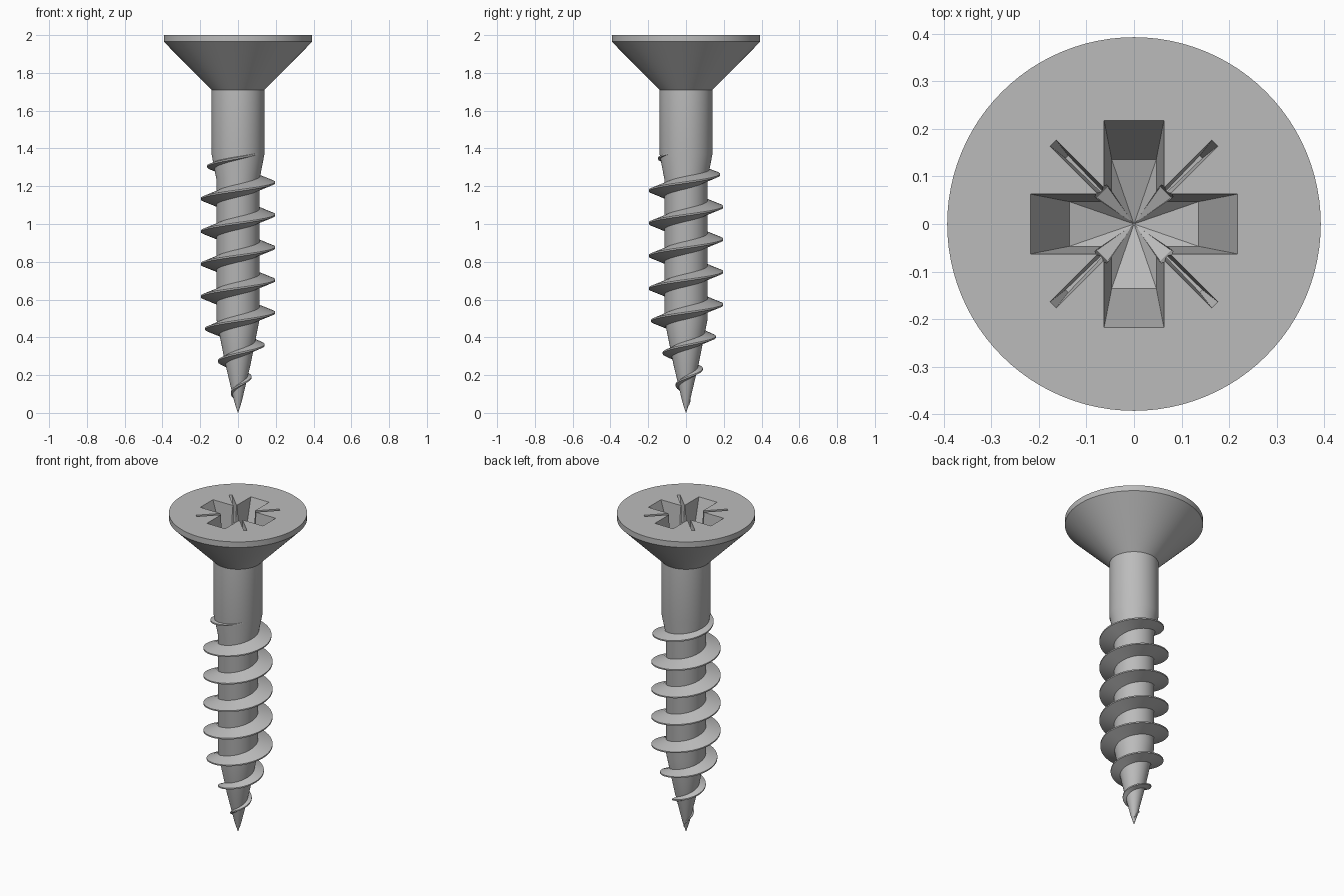
import bpy, bmesh
from math import cos, sin, pi, radians
from mathutils import Matrix, Vector

cube = bpy.data.objects.get("Cube")
if cube:
    bpy.data.objects.remove(cube, do_unlink=True)

steel = bpy.data.materials.new("grey_steel")
steel.use_nodes = True
GREY = (0.5, 0.5, 0.5, 1)
steel.diffuse_color = GREY
steel.node_tree.nodes["Principled BSDF"].inputs["Base Color"].default_value = GREY


def make(name, bm):
    bmesh.ops.recalc_face_normals(bm, faces=bm.faces)
    mesh = bpy.data.meshes.new(name)
    bm.to_mesh(mesh)
    bm.free()
    mesh.materials.append(steel)
    ob = bpy.data.objects.new(name, mesh)
    bpy.context.collection.objects.link(ob)
    return ob


def activate(ob):
    bpy.ops.object.select_all(action='DESELECT')
    ob.select_set(True)
    bpy.context.view_layer.objects.active = ob


def smooth(ob, angle=30):
    activate(ob)
    bpy.ops.object.shade_smooth_by_angle(angle=radians(angle))


def lathe(name, profile, n=96):
    """Closed solid of revolution from (radius, height) pairs."""
    bm = bmesh.new()
    rings = [[bm.verts.new((r * cos(2 * pi * i / n), r * sin(2 * pi * i / n), z))
              for i in range(n)] for r, z in profile]
    for a, b in zip(rings, rings[1:]):
        for i in range(n):
            j = (i + 1) % n
            bm.faces.new((a[i], a[j], b[j], b[i]))
    bm.faces.new(rings[0])
    bm.faces.new(rings[-1])
    return make(name, bm)


def wedge(name, top, bottom, z_floor, z_apex, turn):
    """Tapered bar cutter whose floor dips to a point at the centre."""
    bm = bmesh.new()
    z_top = 2.05
    k = (z_top - z_floor) / (2 - z_floor)
    wide = [b + (t - b) * k for t, b in zip(top, bottom)]
    corners = ((-1, -1), (1, -1), (1, 1), (-1, 1))
    up = [bm.verts.new((x * wide[0], y * wide[1], z_top)) for x, y in corners]
    low = [bm.verts.new((x * bottom[0], y * bottom[1], z_floor)) for x, y in corners]
    apex = bm.verts.new((0, 0, z_apex))
    bm.faces.new(up)
    for i in range(4):
        j = (i + 1) % 4
        bm.faces.new((up[i], up[j], low[j], low[i]))
        bm.faces.new((low[i], low[j], apex))
    bm.transform(Matrix.Rotation(radians(turn), 4, 'Z'))
    return make(name, bm)


# Countersunk head
head = lathe("head", [(0.135, 1.705), (0.14, 1.71), (0.393, 1.965), (0.393, 2.0)])

# Cross recess, corner reliefs and thin diagonal slots
cutters = []
for turn in (0, 90):
    cutters.append(wedge("arm_cutter", (0.218, 0.063), (0.136, 0.047), 1.77, 1.725, turn))
    cutters.append(wedge("corner_cutter", (0.101, 0.019), (0.094, 0.016), 1.772, 1.727, turn + 45))
    cutters.append(wedge("slot_cutter", (0.241, 0.009), (0.2, 0.004), 1.88, 1.87, turn + 45))
for c in cutters:
    c.hide_render = True
    mod = head.modifiers.new("recess", 'BOOLEAN')
    mod.operation = 'DIFFERENCE'
    mod.solver = 'EXACT'
    mod.object = c
    activate(head)
    bpy.ops.object.modifier_apply(modifier=mod.name)
    bpy.data.objects.remove(c, do_unlink=True)
smooth(head, 20)

# Plain shank, threaded core and point
CORE = [(0.001, 0.0), (0.02, 0.06), (0.065, 0.25), (0.115, 0.5), (0.115, 1.24), (0.14, 1.37)]
shank = lathe("shank", CORE + [(0.14, 1.712)])
smooth(shank)

# Spiral thread
CREST = [(0.012, 0.03), (0.037, 0.1), (0.105, 0.27), (0.173, 0.44), (0.197, 0.53),
         (0.197, 1.22), (0.165, 1.3), (0.139, 1.375)]


def radius_at(profile, z):
    for (r0, z0), (r1, z1) in zip(profile, profile[1:]):
        if z <= z1:
            return r0 + (r1 - r0) * (z - z0) / (z1 - z0)
    return profile[-1][0]


PITCH, Z_START, Z_END, STEPS = 0.1725, 0.035, 1.372, 64
bm = bmesh.new()
sections = []
for i in range(int((Z_END - Z_START) / PITCH * STEPS) + 1):
    z = Z_START + PITCH * i / STEPS
    a = 2 * pi * (z - 0.185) / PITCH
    core, crest = radius_at(CORE, z), radius_at(CREST, z)
    half = 0.006 + 0.36 * max(crest - core, 0)
    edge = min(0.004, half)
    root = core * 0.96
    section = [(root, -half), (crest, -edge), (crest, edge), (root, half)]
    sections.append([bm.verts.new((r * cos(a), r * sin(a), z + dz)) for r, dz in section])
for s, t in zip(sections, sections[1:]):
    for i in range(4):
        j = (i + 1) % 4
        bm.faces.new((s[i], s[j], t[j], t[i]))
bm.faces.new(sections[0])
bm.faces.new(sections[-1])
thread = make("thread", bm)
smooth(thread)
